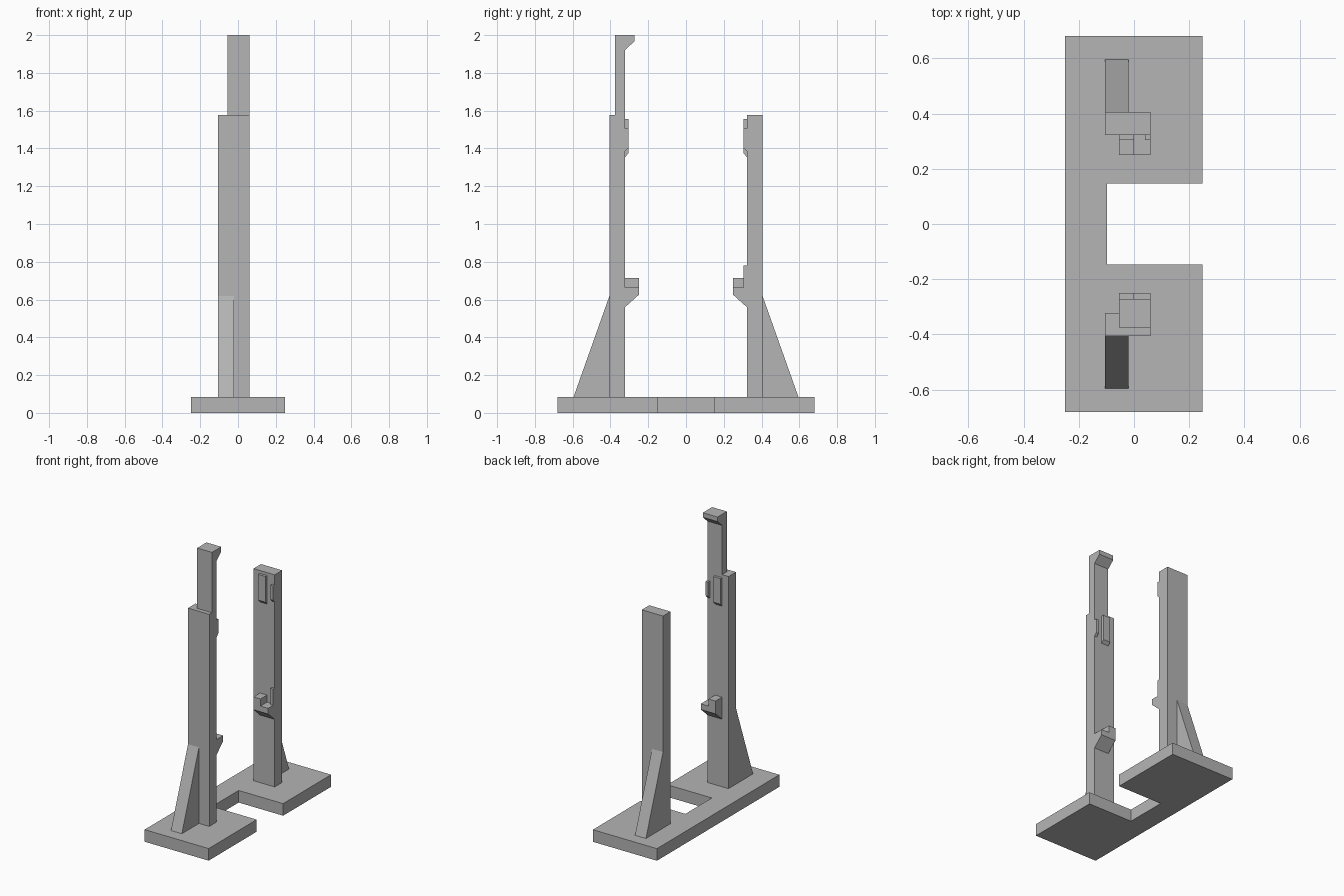
import bpy
import bmesh
from mathutils import Vector

cube = bpy.data.objects.get("Cube")
if cube:
    bpy.data.objects.remove(cube, do_unlink=True)

grey = bpy.data.materials.new("plain_grey")
grey.use_nodes = True
colour = (0.46, 0.46, 0.46, 1)
grey.diffuse_color = colour
grey.node_tree.nodes["Principled BSDF"].inputs["Base Color"].default_value = colour


def prism(name, points, push):
    """Extrude a flat outline along a vector into a closed solid."""
    bm = bmesh.new()
    face = bm.faces.new([bm.verts.new(p) for p in points])
    result = bmesh.ops.extrude_face_region(bm, geom=[face], use_keep_orig=True)
    moved = [v for v in result["geom"] if isinstance(v, bmesh.types.BMVert)]
    bmesh.ops.translate(bm, verts=moved, vec=Vector(push))
    bmesh.ops.recalc_face_normals(bm, faces=bm.faces)
    mesh = bpy.data.meshes.new(name)
    bm.to_mesh(mesh)
    bm.free()
    mesh.materials.append(grey)
    obj = bpy.data.objects.new(name, mesh)
    bpy.context.collection.objects.link(obj)
    return obj


def side_prism(name, side, x0, x1, profile):
    """Profile of (distance from centre, height), on the front or back side."""
    return prism(name, [(x0, side * d, z) for d, z in profile], (x1 - x0, 0, 0))


def block(d0, d1, z0, z1):
    return [(d0, z0), (d1, z0), (d1, z1), (d0, z1)]


def pad(z0, z1):
    # Thin pad with a chamfered lower edge
    return [(INNER, z0), (PAD, z0 + 0.02), (PAD, z1), (INNER, z1)]


BASE_TOP = 0.085
INNER, OUTER, PAD, LEDGE = 0.322, 0.405, 0.304, 0.25
RIGHT, LEFT = -0.105, 0.06
STEP_RIGHT, STEP_MID, STRIP = -0.055, 0.0, 0.04

# Base plate with an open notch on its left side
prism("base", [(-0.25, -0.68, 0), (0.248, -0.68, 0), (0.248, -0.147, 0),
               (-0.098, -0.147, 0), (-0.098, 0.147, 0), (0.248, 0.147, 0),
               (0.248, 0.68, 0), (-0.25, 0.68, 0)], (0, 0, BASE_TOP))

# Matching uprights
for label, side in (("front", -1), ("back", 1)):
    side_prism(label + "_post", side, RIGHT, LEFT,
               block(INNER, OUTER, BASE_TOP, 1.576))
    side_prism(label + "_brace", side, RIGHT, -0.02,
               [(OUTER, BASE_TOP), (0.595, BASE_TOP), (OUTER, 0.62)])
    # Stepped support ledge with a sloping underside
    for part, x0, x1, top in (("high", STEP_RIGHT, STEP_MID, 0.715),
                              ("low", STEP_MID, LEFT, 0.665)):
        side_prism(f"{label}_ledge_{part}", side, x0, x1,
                   [(INNER, 0.56), (LEDGE, 0.625), (LEDGE, top), (INNER, top)])
    side_prism(label + "_wide_pad", side, STEP_RIGHT, STEP_MID, pad(1.355, 1.555))
    side_prism(label + "_narrow_pad", side, STRIP, LEFT, pad(1.385, 1.505))

# Edge strip above the back ledge
side_prism("back_edge_strip", 1, STRIP, LEFT, block(PAD, INNER, 0.665, 0.78))

# Tall extension with a hooked tip on the front post
side_prism("front_hook", -1, STEP_RIGHT, LEFT,
           [(INNER, 1.576), (0.375, 1.576), (0.375, 2.0), (0.272, 2.0),
            (0.272, 1.968), (INNER, 1.922)])
